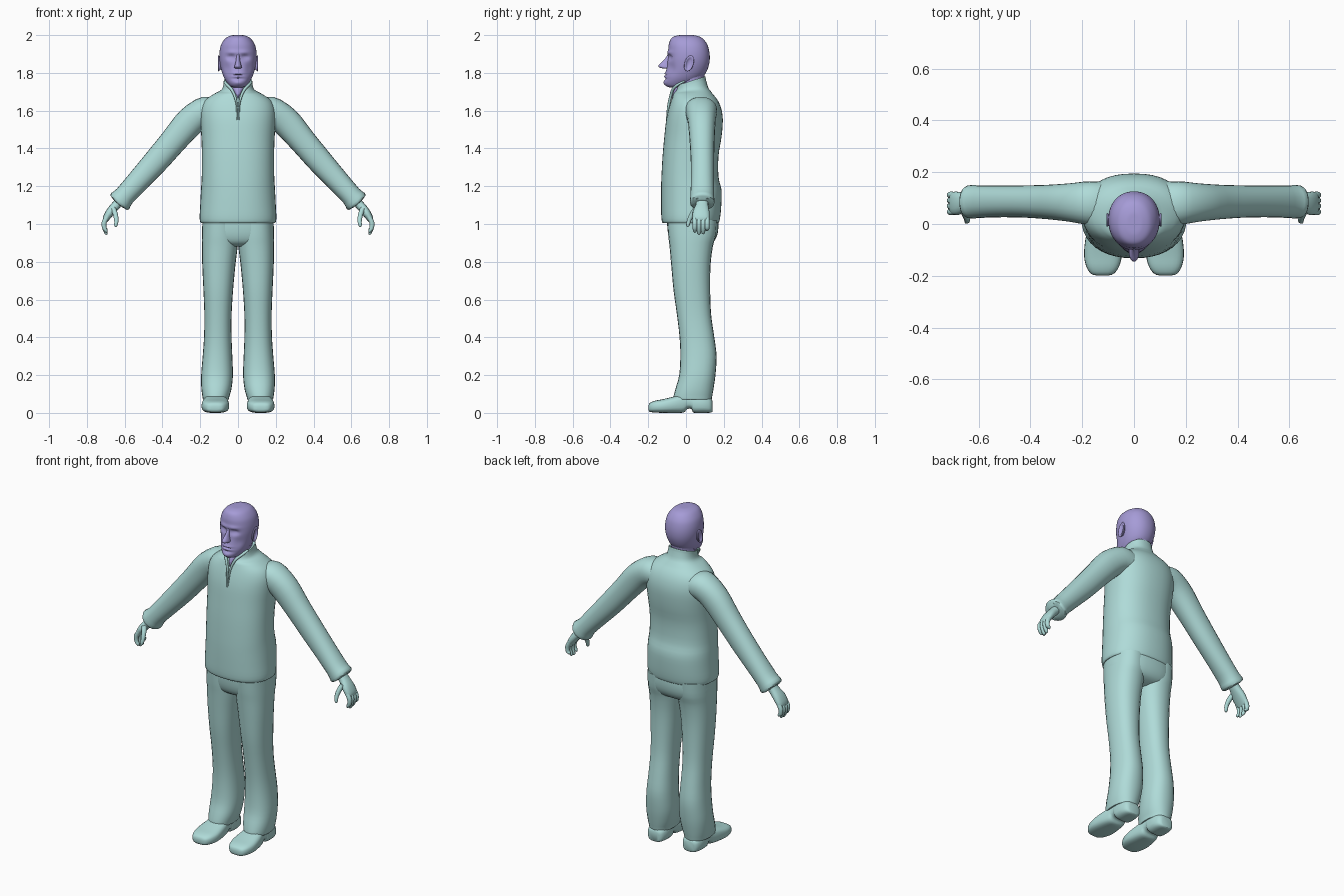
import bpy, bmesh, math
from mathutils import Vector as V


def material(name, rgb):
    m = bpy.data.materials.new(name)
    m.diffuse_color = (*rgb, 1)
    return m


CLOTH = material("pale teal", (0.43, 0.71, 0.69))
SKIN = material("soft purple", (0.38, 0.33, 0.68))


def catmull(p, i, t):
    a, b, c, d = (p[max(0, min(len(p) - 1, i + k))] for k in (-1, 0, 1, 2))
    return [0.5 * (2 * q + (r - o) * t + (2 * o - 5 * q + 4 * r - s) * t * t
                   + (3 * q - o - 3 * r + s) * t ** 3) for o, q, r, s in zip(a, b, c, d)]


def loft(name, rings, mat, n=24, steps=3, e=2.0, mirror=False, deform=None, angle=50):
    """Skin smooth rounded sections; each ring is (centre, half axis a, half axis b)."""
    keys = [[*c, *a, *b] for c, a, b in rings]
    rows = [catmull(keys, i, s / steps) for i in range(len(keys) - 1) for s in range(steps)]
    rows.append(keys[-1])
    bm = bmesh.new()
    loops = []
    for r in rows:
        c, a, b = V(r[:3]), V(r[3:6]), V(r[6:])
        loop = []
        for k in range(n):
            t = 2 * math.pi * k / n
            u = math.copysign(abs(math.cos(t)) ** (2 / e), math.cos(t))
            v = math.copysign(abs(math.sin(t)) ** (2 / e), math.sin(t))
            p = c + a * u + b * v
            loop.append(bm.verts.new(deform(p) if deform else p))
        loops.append(loop)
    for p, q in zip(loops, loops[1:]):
        for k in range(n):
            bm.faces.new((p[k], p[(k + 1) % n], q[(k + 1) % n], q[k]))
    bm.faces.new(loops[0])
    bm.faces.new(loops[-1])
    bmesh.ops.recalc_face_normals(bm, faces=bm.faces[:])
    me = bpy.data.meshes.new(name)
    bm.to_mesh(me)
    bm.free()
    me.materials.append(mat)
    ob = bpy.data.objects.new(name, me)
    bpy.context.collection.objects.link(ob)
    bpy.ops.object.select_all(action='DESELECT')
    ob.select_set(True)
    bpy.context.view_layer.objects.active = ob
    bpy.ops.object.shade_smooth_by_angle(angle=math.radians(angle))
    if mirror:
        ob.modifiers.new("mirror", 'MIRROR').use_mirror_merge = False
    return ob


def level(z, x0, x1, y0, y1):
    """Horizontal section from its x and y limits."""
    return (((x0 + x1) / 2, (y0 + y1) / 2, z), ((x1 - x0) / 2, 0, 0), (0, (y1 - y0) / 2, 0))


def tube(name, pts, mat, **kw):
    """Limb along points (x, y, z, radius along y, radius across)."""
    rings = []
    for i, (x, y, z, ry, rp) in enumerate(pts):
        p, q = pts[max(i - 1, 0)], pts[min(i + 1, len(pts) - 1)]
        d = V((q[0] - p[0], 0, q[2] - p[2])).normalized()
        rings.append(((x, y, z), (0, ry, 0), d.cross(V((0, 1, 0))) * rp))
    return loft(name, rings, mat, **kw)


# Jacket with standing collar, higher at the back
def collar_slope(p):
    if p.z > 1.69:
        w = min(1, (p.z - 1.69) / 0.05)
        p.z += w * 0.32 * (p.y - 0.05)
    return p


loft("jacket", [level(z, -w, w, f, b) for z, w, f, b in [
    (1.025, .17, -.10, .15), (1.005, .195, -.122, .17), (1.03, .203, -.13, .18), (1.10, .2, -.132, .187),
    (1.18, .196, -.132, .188), (1.25, .192, -.13, .172), (1.36, .191, -.124, .172),
    (1.46, .194, -.115, .188), (1.55, .2, -.105, .195), (1.61, .197, -.092, .187),
    (1.655, .175, -.078, .168), (1.69, .125, -.066, .14), (1.712, .088, -.06, .118),
    (1.745, .077, -.05, .106), (1.765, .075, -.046, .103), (1.76, .066, -.038, .094)]],
    CLOTH, n=40, e=2.3, deform=collar_slope)

# Sleeves with open cuffs
tube("sleeve", [(.09, .075, 1.585, .085, .07), (.17, .08, 1.597, .085, .078), (.25, .083, 1.545, .074, .078),
                (.34, .085, 1.442, .066, .071), (.43, .087, 1.337, .062, .067), (.53, .087, 1.226, .061, .06),
                (.6, .086, 1.149, .063, .056), (.632, .086, 1.112, .064, .057), (.634, .086, 1.110, .05, .045),
                (.615, .086, 1.132, .045, .04)],
     CLOTH, e=2.2, mirror=True)

# Hands: palm, four curled fingers, thumb
tube("palm", [(.615, .086, 1.135, .034, .024), (.645, .085, 1.10, .033, .024), (.675, .08, 1.065, .044, .023),
              (.698, .08, 1.03, .044, .018), (.704, .08, 1.01, .036, .01)], CLOTH, n=16, e=2.4, mirror=True)
for i, (y, drop) in enumerate([(.047, .955), (.069, .944), (.091, .947), (.112, .963)]):
    tube(f"finger_{i + 1}", [(.688, y, 1.045, .012, .012), (.708, y, 1.01, .013, .014),
                             (.708, y, .98, .012, .012), (.698, y, drop + .008, .01, .009),
                             (.695, y, drop, .004, .004)], CLOTH, n=10, mirror=True)
tube("thumb", [(.662, .058, 1.085, .02, .014), (.65, .036, 1.055, .017, .014), (.644, .017, 1.02, .012, .012),
               (.647, .01, .993, .009, .009), (.65, .008, .985, .003, .003)], CLOTH, n=10, mirror=True)

# Trousers: hips and two legs
loft("trouser_hips", [level(z, -w, w, f, b) for z, w, f, b in [
    (1.07, .183, -.1, .165), (1.0, .188, -.1, .172), (.94, .189, -.093, .165),
    (.9, .16, -.075, .14), (.88, .08, -.04, .09)]], CLOTH, n=32, e=2.5)
loft("trouser_leg", [level(*r) for r in [
    (1.02, .004, .188, -.1, .165), (.94, .0, .191, -.094, .158), (.88, .002, .191, -.087, .142),
    (.78, .014, .189, -.078, .13), (.65, .026, .183, -.066, .128), (.52, .034, .178, -.048, .133),
    (.4, .034, .18, -.034, .15), (.3, .03, .187, -.03, .162), (.2, .027, .195, -.036, .156),
    (.13, .034, .194, -.055, .146), (.085, .046, .188, -.066, .138), (.07, .05, .184, -.062, .134),
    (.075, .065, .17, -.045, .12)]], CLOTH, e=2.3, mirror=True)

# Shoes: upper with raised arch, sections run from toe to heel
loft("shoe", [((x, y, (lo + hi) / 2), (w, 0, 0), (0, 0, (hi - lo) / 2)) for x, y, lo, hi, w in [
    (.122, -.199, .018, .036, .022), (.122, -.192, .006, .052, .044), (.121, -.165, .002, .064, .063),
    (.12, -.12, 0, .073, .073), (.119, -.06, 0, .088, .069), (.117, -.012, .002, .1, .06),
    (.116, .006, .02, .1, .057), (.116, .03, .02, .1, .057), (.116, .04, .001, .1, .059),
    (.116, .09, 0, .095, .06), (.116, .128, .001, .08, .048), (.116, .139, .006, .065, .03)]],
    CLOTH, n=24, e=3, mirror=True)


# Head with sunken eyes, brow, lips and chin pressed into the face
def face(p):
    if p.y < -.03:
        def g(x, z, sx, sz):
            return math.exp(-((abs(p.x) - x) / sx) ** 2 - ((p.z - z) / sz) ** 2)
        p.y += (.017 * g(.036, 1.882, .02, .014) - .006 * g(.03, 1.908, .03, .01)
                - .006 * g(.036, 1.88, .009, .007)
                - .006 * g(0, 1.797, .026, .006) - .006 * g(0, 1.781, .022, .006)
                + .007 * g(0, 1.789, .027, .003) + .006 * g(0, 1.768, .03, .006)
                - .006 * g(0, 1.748, .024, .012) + .008 * g(.06, 1.82, .02, .03))
    return p


loft("head", [level(z, -w, w, f, b) for z, w, f, b in [
    (2.0, .012, -.01, .02), (1.998, .035, -.045, .05), (1.985, .064, -.076, .085), (1.955, .087, -.09, .11),
    (1.92, .097, -.094, .122), (1.88, .099, -.097, .126), (1.84, .094, -.1, .121),
    (1.80, .084, -.108, .105), (1.77, .072, -.112, .08), (1.745, .056, -.113, .05),
    (1.73, .042, -.104, .02), (1.722, .024, -.085, .0)]], SKIN, n=56, steps=6, e=2.15, deform=face)
loft("nose", [level(z, -w, w, f, -.07) for z, w, f in [
    (1.905, .008, -.096), (1.885, .009, -.104), (1.86, .012, -.125), (1.84, .018, -.145),
    (1.828, .02, -.14), (1.822, .014, -.115)]], SKIN, n=16)

# Ears: leaning flattened discs with a hollow
loft("ear", [((x, .016, z), (0, ry, -.15 * ry), (0, .25 * rz, rz)) for x, z, ry, rz in [
    (.08, 1.85, .014, .026), (.096, 1.85, .02, .036), (.104, 1.85, .024, .042),
    (.107, 1.85, .018, .035), (.1, 1.848, .01, .022)]], SKIN, n=20, mirror=True)

# Neck and the skin showing in the collar opening
loft("neck", [level(z, -w, w, f, b) for z, w, f, b in [
    (1.64, .06, -.03, .09), (1.70, .061, -.03, .09), (1.76, .064, -.045, .093), (1.82, .07, -.05, .105)]],
    SKIN, n=28)
loft("collar_opening", [level(z, -w, w, f, .02) for z, w, f in [
    (1.665, .004, -.083), (1.69, .021, -.077), (1.715, .034, -.068), (1.735, .038, -.055)]], SKIN, n=16)

# Folded edges either side of the opening, running down the placket
tube("collar_edge", [(.004, -.102, 1.55, .004, .004), (.007, -.092, 1.63, .007, .005),
                     (.018, -.08, 1.68, .008, .007), (.036, -.068, 1.715, .009, .008),
                     (.06, -.04, 1.74, .009, .008), (.072, -.01, 1.755, .006, .006)],
     CLOTH, n=10, mirror=True)
